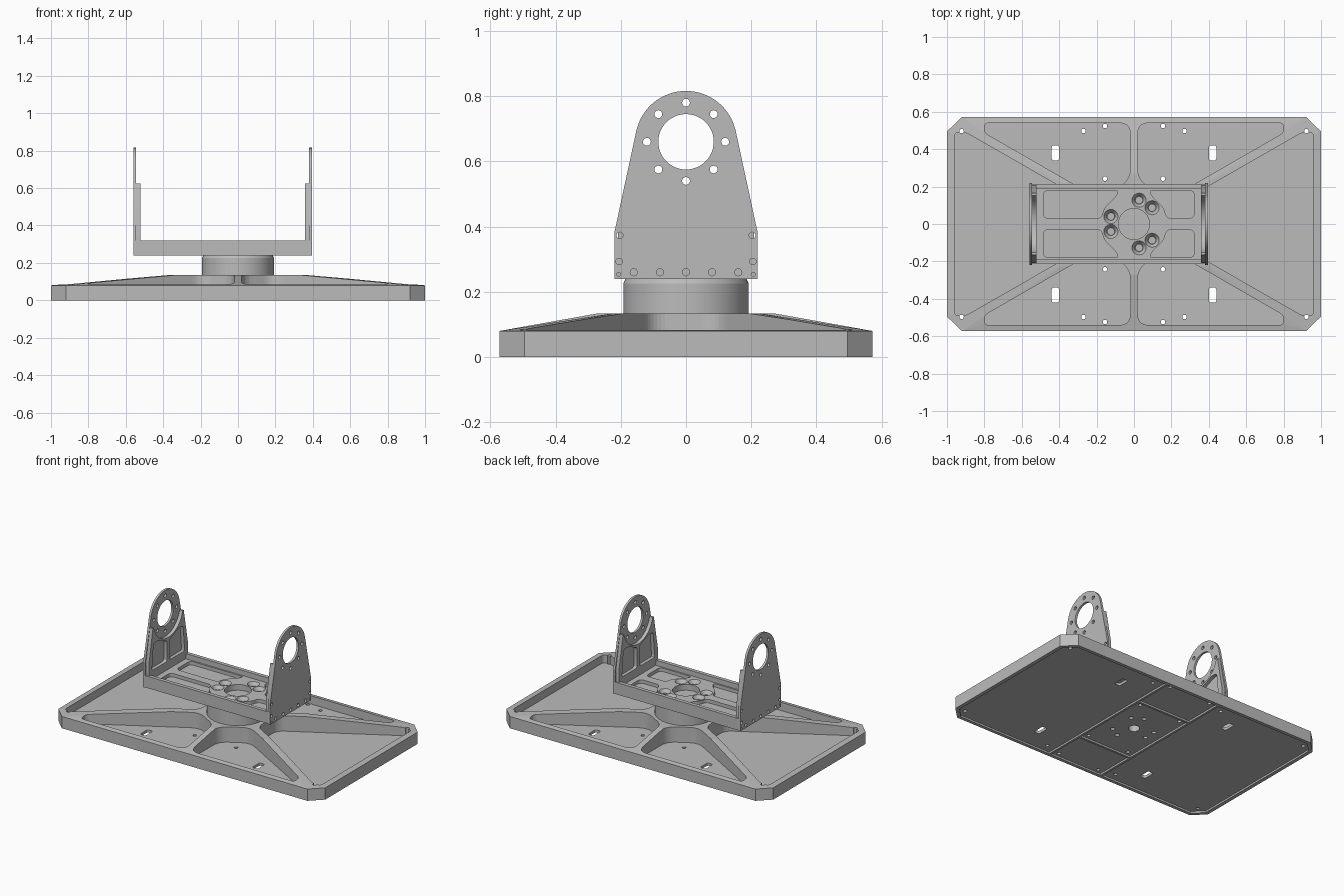
import bpy, bmesh
from math import sin, cos, pi, radians
from mathutils import Vector, Matrix

if "Cube" in bpy.data.objects:
    bpy.data.objects.remove(bpy.data.objects["Cube"])

grey = bpy.data.materials.new("machined grey")
grey.use_nodes = True
colour = (0.5, 0.5, 0.5, 1)
grey.diffuse_color = colour
grey.node_tree.nodes["Principled BSDF"].inputs["Base Color"].default_value = colour

# Maps a flat profile (u, v) with depth w to (w, u, v), for upright plates
UPRIGHT = Matrix(((0, 0, 1, 0), (1, 0, 0, 0), (0, 1, 0, 0), (0, 0, 0, 1)))
FLAT = Matrix.Identity(4)
SIGNS = [(1, 1), (-1, 1), (-1, -1), (1, -1)]


def finish(bm, name):
    bmesh.ops.recalc_face_normals(bm, faces=bm.faces)
    mesh = bpy.data.meshes.new(name)
    bm.to_mesh(mesh)
    bm.free()
    mesh.materials.append(grey)
    obj = bpy.data.objects.new(name, mesh)
    bpy.context.scene.collection.objects.link(obj)
    return obj


def prism(name, outline, low, high, frame=FLAT, top_scale=1):
    """Extrude an outline; top_scale widens the far end about the outline's centre."""
    bm = bmesh.new()
    mid = sum((Vector(p) for p in outline), Vector((0, 0))) / len(outline)
    a = [bm.verts.new((p[0], p[1], low)) for p in outline]
    b = [bm.verts.new((*(mid + (Vector(p) - mid) * top_scale), high)) for p in outline]
    bm.faces.new(a)
    bm.faces.new(b)
    for i in range(len(a)):
        j = (i + 1) % len(a)
        bm.faces.new((a[i], a[j], b[j], b[i]))
    bm.transform(frame)
    return finish(bm, name)


def circle(x, y, r, n=24):
    return [(x + r * cos(2 * pi * i / n), y + r * sin(2 * pi * i / n)) for i in range(n)]


def rect(x0, x1, y0, y1):
    return [(x0, y0), (x1, y0), (x1, y1), (x0, y1)]


def rounded(points, r, steps=7):
    out = []
    pts = [Vector(p) for p in points]
    for i, p in enumerate(pts):
        a, b = pts[i - 1] - p, pts[(i + 1) % len(pts)] - p
        d = min(r, a.length * 0.45, b.length * 0.45)
        s, e = p + a.normalized() * d, p + b.normalized() * d
        for k in range(steps + 1):
            t = k / steps
            out.append(tuple(s * (1 - t) ** 2 + p * 2 * t * (1 - t) + e * t * t))
    return out


def flip(points, sx, sy):
    return [(x * sx, y * sy) for x, y in points]


def cut(target, outline, low, high, frame=FLAT, top_scale=1):
    cutter = prism("cutter", outline, low, high, frame, top_scale)
    cutter.hide_render = True
    mod = target.modifiers.new("cut", 'BOOLEAN')
    mod.operation, mod.solver, mod.object = 'DIFFERENCE', 'EXACT', cutter
    bpy.context.view_layer.objects.active = target
    bpy.ops.object.modifier_apply(modifier=mod.name)
    bpy.data.objects.remove(cutter)


def smooth(obj):
    bpy.ops.object.select_all(action='DESELECT')
    obj.select_set(True)
    bpy.context.view_layer.objects.active = obj
    bpy.ops.object.shade_smooth_by_angle(angle=radians(30))


# Base: chamfered slab rising gently to a flat middle, hollowed so that ribs remain
FLOOR, RIM, HUB = 0.03, 0.08, 0.134
bm = bmesh.new()
for sx, sy in SIGNS:
    for x, y, z in [(1, .495, 0), (.92, .572, 0), (1, .495, RIM), (.92, .572, RIM),
                    (.9, .54, RIM + .001), (.38, .22, HUB), (0, .545, RIM + .001), (0, .27, HUB)]:
        bm.verts.new((x * sx, y * sy, z))
bmesh.ops.remove_doubles(bm, verts=bm.verts, dist=1e-5)
bmesh.ops.convex_hull(bm, input=bm.verts)
bmesh.ops.dissolve_limit(bm, angle_limit=radians(0.2), verts=bm.verts, edges=bm.edges)
base = finish(bm, "base_plate")

side_pocket = rounded([(.96, -.49), (.96, .49), (.9, .49), (.22, .1), (.22, -.1), (.9, -.49)], .05)
end_pocket = rounded([(.02, .54), (.8, .54), (.8, .488), (.19, .137), (.02, .235)], .06)
side_recess = [(.21, -.55), (.91, -.55), (.975, -.485), (.975, .485), (.91, .55), (.21, .55)]
for s in (1, -1):
    cut(base, flip(side_pocket, s, 1), FLOOR, 0.3)
    cut(base, flip(side_recess, s, 1), -0.1, 0.012)
    cut(base, flip(rect(-.195, .195, .285, .55), 1, s), -0.1, 0.012)
cut(base, rect(-.195, .195, -.27, .27), -0.1, 0.012)
for sx, sy in SIGNS:
    cut(base, flip(end_pocket, sx, sy), FLOOR, 0.3)
    slot = rounded(rect(.4, .44, .34, .42), .012, 3)
    cut(base, flip(slot, sx, sy), -0.1, 0.2)
    for x, y in [(.155, .524), (.27, .497), (.155, .242), (.922, .497)]:
        cut(base, circle(x * sx, y * sy, .012, 16), -0.1, 0.2)

# Bolt pattern shared by the base underside and the tray
BOLTS = [radians(a + d) for a in (60, 180, 300) for d in (-18, 18)]
for a in BOLTS:
    cut(base, circle(.13 * cos(a), .13 * sin(a), .014, 16), -0.1, 0.06)
cut(base, circle(0, 0, .035), -0.1, 0.1)

# Turntable drum with a softened top edge
drum = prism("turntable_drum", circle(0, 0, .192, 64), HUB - .02, .226)
smooth(drum)
drum_top = prism("drum_top", circle(0, 0, .192, 64), .226, .242, FLAT, .96)
smooth(drum_top)

# Cradle tray: raised side walls, shallow pockets and a central bolt boss
LEFT, RIGHT, DECK = -.545, .38, .285
tray = prism("cradle_tray", rect(LEFT, RIGHT, -.215, .215), .24, .32)
cut(tray, rect(LEFT + .02, RIGHT - .02, -.19, .19), DECK, .4)
for sx, sy in SIGNS:
    far = .485 if sx < 0 else .322
    pocket = [(far, .03), (.175, .03), (.16, .085), (.095, .15), (.085, .18), (far, .18)]
    cut(tray, flip(rounded(pocket, .03), sx, sy), .262, .4)
cut(tray, circle(0, 0, .083, 48), .246, .4)
for a in BOLTS:
    x, y = .13 * cos(a), .13 * sin(a)
    cut(tray, circle(x, y, .022), .262, DECK + .001, FLAT, 1.75)
    cut(tray, circle(x, y, .018), .247, .4)
smooth(tray)

# Upright end plates with a bearing hole and a bolt circle
AXIS = .66
arc = [(.156 * cos(t), AXIS + .156 * sin(t)) for t in
       [radians(12 + 156 * i / 32) for i in range(33)]]
plate_outline = [(.219, .24), (.219, .385)] + arc + [(-.219, .385), (-.219, .24)]
holes = [(.12 * cos(pi * i / 4), AXIS + .12 * sin(pi * i / 4), .012) for i in range(8)]
holes += [(.08 * i, .26, .011) for i in range(-2, 3)]
for s in (1, -1):
    holes += [(s * .203, .373, .01), (s * .205, .293, .01), (s * .206, .254, .006)]

# Stiffeners inside the plates: dished top edge, two windows beside a middle post
dish = [(.157 * cos(t), AXIS + .157 * sin(t)) for t in
        [radians(-167 + 154 * i / 28) for i in range(29)]]
stiffener_outline = [(-.165, .625)] + dish + [(.165, .625), (.208, .4), (.208, .3), (-.208, .3), (-.208, .4)]
window = rounded([(.015, .345), (.175, .345), (.158, .52), (.115, .525), (.015, .485)], .015, 4)

for side, x, d in (("right", LEFT, -1), ("left", RIGHT, 1)):
    outer = sorted((x, x + d * .015))
    plate = prism(side + "_end_plate", plate_outline, *outer, UPRIGHT)
    cut(plate, circle(0, AXIS, .085, 48), -1, 1, UPRIGHT)
    for y, z, r in holes:
        cut(plate, circle(y, z, r, 16), -1, 1, UPRIGHT)
    smooth(plate)
    inner = sorted((x, x - d * .023))
    stiffener = prism(side + "_stiffener", stiffener_outline, *inner, UPRIGHT)
    for s in (1, -1):
        cut(stiffener, flip(window, s, 1), -1, 1, UPRIGHT)
    smooth(stiffener)
